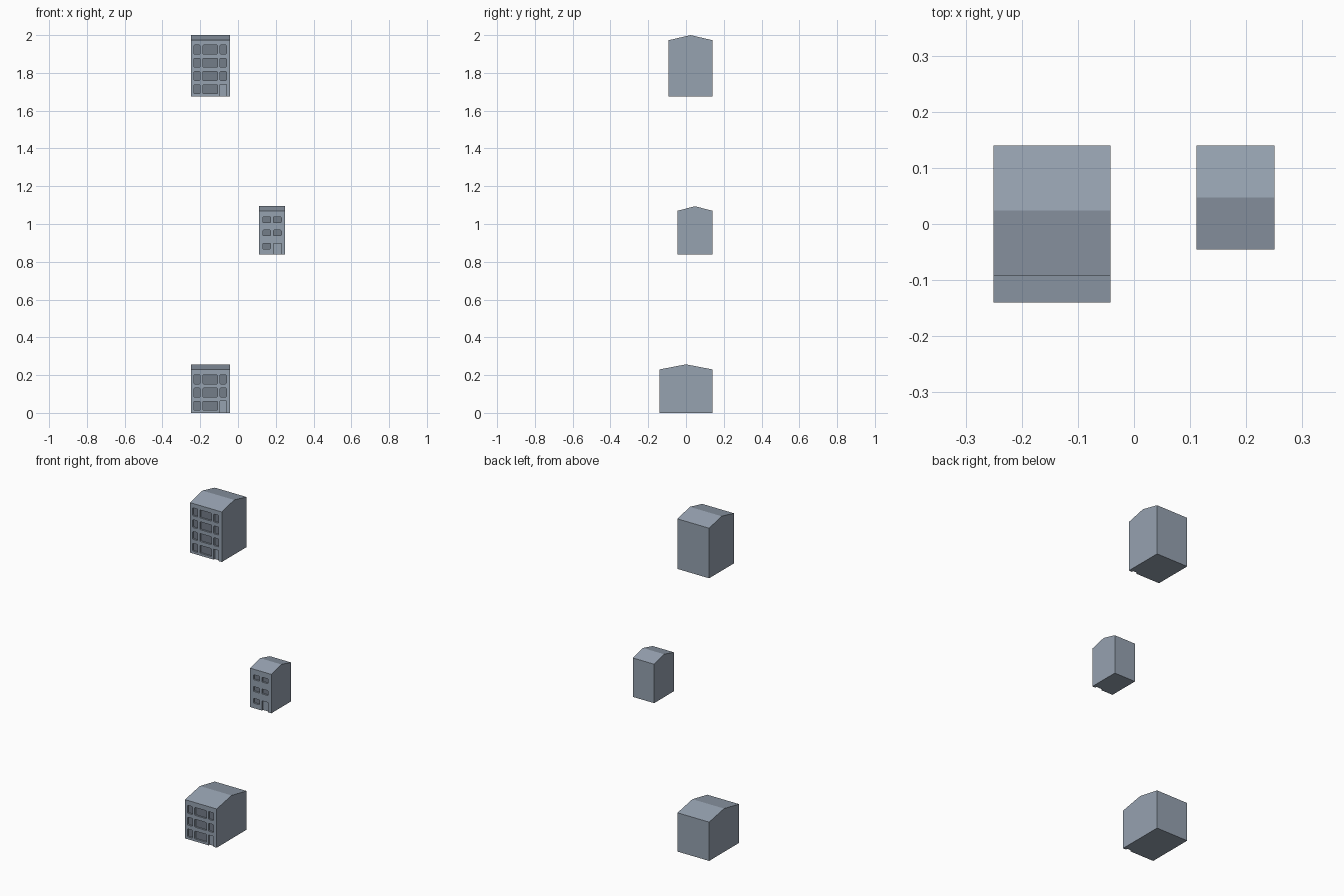
import bpy, bmesh, math

if "Cube" in bpy.data.objects:
    bpy.data.objects.remove(bpy.data.objects["Cube"])

PITCH = 0.07   # floor-to-floor height
DEPTH = 0.010  # recess of windows and doors


def material(name, rgb):
    m = bpy.data.materials.new(name)
    m.diffuse_color = (*rgb, 1)
    m.use_nodes = True
    m.node_tree.nodes["Principled BSDF"].inputs["Base Color"].default_value = m.diffuse_color
    return m


WALL = material("blue_grey_wall", (0.305, 0.36, 0.435))
GLASS = material("dark_glass", (0.175, 0.205, 0.25))


def prism(bm, pts, to3d, offset):
    """Extrude a 2D outline along a vector into a closed solid."""
    face = bm.faces.new([bm.verts.new(to3d(*p)) for p in pts])
    ext = bmesh.ops.extrude_face_region(bm, geom=[face])
    verts = [g for g in ext["geom"] if isinstance(g, bmesh.types.BMVert)]
    bmesh.ops.translate(bm, verts=verts, vec=offset)


def finish(bm, name):
    bmesh.ops.recalc_face_normals(bm, faces=bm.faces)
    me = bpy.data.meshes.new(name)
    bm.to_mesh(me)
    bm.free()
    me.materials.append(WALL)
    me.materials.append(GLASS)
    ob = bpy.data.objects.new(name, me)
    bpy.context.collection.objects.link(ob)
    return ob


def rounded_rect(x0, x1, z0, z1, r=0.004, seg=2):
    pts = []
    for i, (cx, cz) in enumerate([(x1 - r, z1 - r), (x0 + r, z1 - r),
                                  (x0 + r, z0 + r), (x1 - r, z0 + r)]):
        for k in range(seg + 1):
            a = math.pi / 2 * (i + k / seg)
            pts.append((cx + r * math.cos(a), cz + r * math.sin(a)))
    return pts


def house(name, x0, x1, y0, y1, base, eave, ridge, columns, floors, win, door):
    # gabled body, ridge along x
    ym = (y0 + y1) / 2
    bm = bmesh.new()
    prism(bm, [(y0, base), (y1, base), (y1, eave), (ym, ridge), (y0, eave)],
          lambda y, z: (x0, y, z), (x1 - x0, 0, 0))
    body = finish(bm, name)

    # window and door recesses in the front wall
    bm = bmesh.new()
    for f in range(floors):
        for c, (a, b) in enumerate(columns):
            z = base + f * PITCH
            if f == 0 and c == len(columns) - 1:
                pts = [(a, base - 0.02), (b, base - 0.02), (b, base + door), (a, base + door)]
            else:
                pts = rounded_rect(a, b, z + win[0], z + win[1])
            prism(bm, pts, lambda x, z: (x, y0 - 0.02, z), (0, 0.02 + DEPTH, 0))
    cutter = finish(bm, name + "_cutter")
    cutter.hide_render = True

    mod = body.modifiers.new("openings", "BOOLEAN")
    mod.operation = "DIFFERENCE"
    mod.solver = "EXACT"
    mod.object = cutter
    bpy.context.view_layer.objects.active = body
    bpy.ops.object.modifier_apply(modifier=mod.name)
    bpy.data.objects.remove(cutter)

    # window panes are the many-sided faces at the back of the recesses
    for p in body.data.polygons:
        pane = abs(p.normal.y) > 0.9 and abs(p.center.y - y0 - DEPTH) < 0.001
        p.material_index = 1 if pane and len(p.vertices) > 4 else 0


wide = [(-0.233, -0.201), (-0.186, -0.109), (-0.095, -0.062)]
narrow = [(0.132, 0.172), (0.188, 0.229)]

house("low_wide_house", -0.25, -0.042, -0.14, 0.14, 0.0, 0.230, 0.257,
      wide, 3, (0.014, 0.061), 0.062)
house("narrow_house", 0.111, 0.25, -0.045, 0.14, 0.839, 1.07, 1.094,
      narrow, 3, (0.029, 0.058), 0.058)
house("tall_wide_house", -0.25, -0.042, -0.092, 0.14, 1.676, 1.973, 2.0,
      wide, 4, (0.014, 0.061), 0.062)
